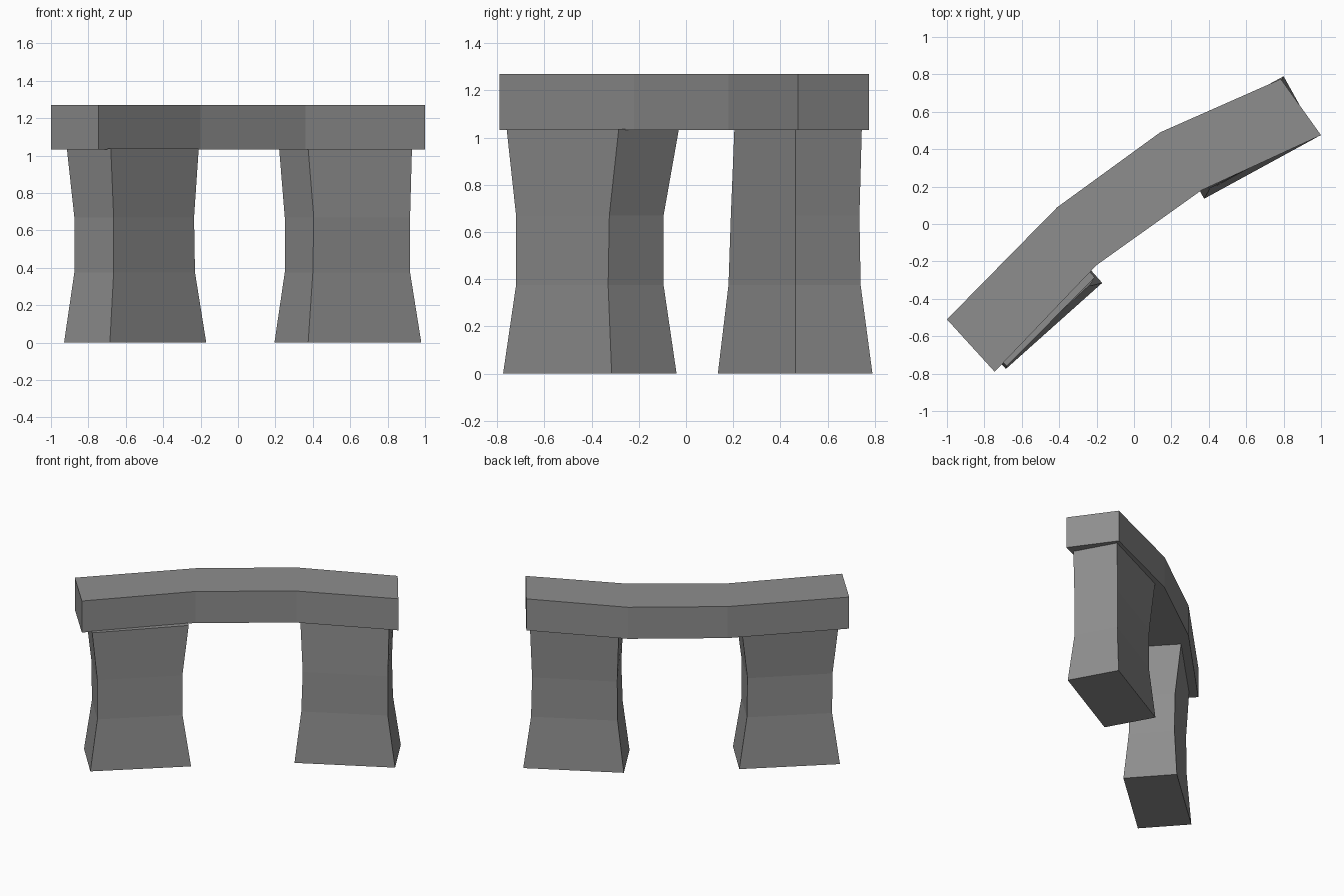
import bpy
import bmesh

if "Cube" in bpy.data.objects:
    bpy.data.objects.remove(bpy.data.objects["Cube"])

stone = bpy.data.materials.new("grey stone")
stone.diffuse_color = (0.27, 0.27, 0.27, 1)
stone.use_nodes = True
stone.node_tree.nodes["Principled BSDF"].inputs["Base Color"].default_value = stone.diffuse_color


def loft(name, rings):
    """Skin a list of equal-length rings into a closed, flat-shaded solid."""
    bm = bmesh.new()
    loops = [[bm.verts.new(p) for p in ring] for ring in rings]
    n = len(loops[0])
    for a, b in zip(loops, loops[1:]):
        for i in range(n):
            j = (i + 1) % n
            bm.faces.new((a[i], a[j], b[j], b[i]))
    bm.faces.new(loops[0][::-1])
    bm.faces.new(loops[-1])
    bmesh.ops.recalc_face_normals(bm, faces=bm.faces)
    mesh = bpy.data.meshes.new(name)
    bm.to_mesh(mesh)
    bm.free()
    mesh.materials.append(stone)
    obj = bpy.data.objects.new(name, mesh)
    bpy.context.collection.objects.link(obj)
    return obj


def pillar(name, sections):
    """Each section: height, front corner, right corner, back corner (x, y)."""
    rings = []
    for z, f, r, b in sections:
        left = (f[0] + b[0] - r[0], f[1] + b[1] - r[1])
        rings.append([(x, y, z) for x, y in (f, r, b, left)])
    return loft(name, rings)


# Waisted standing stones
pillar("left_pillar", [
    (0.0, (-0.685, -0.775), (-0.17, -0.315), (-0.415, -0.04)),
    (0.375, (-0.665, -0.72), (-0.23, -0.33), (-0.44, -0.095)),
    (0.67, (-0.665, -0.72), (-0.235, -0.325), (-0.445, -0.095)),
    (1.037, (-0.68, -0.76), (-0.21, -0.285), (-0.445, -0.03)),
])
pillar("right_pillar", [
    (0.0, (0.375, 0.135), (0.98, 0.465), (0.80, 0.79)),
    (0.375, (0.40, 0.18), (0.92, 0.465), (0.77, 0.74)),
    (0.67, (0.405, 0.19), (0.92, 0.465), (0.765, 0.735)),
    (1.037, (0.375, 0.205), (0.93, 0.465), (0.775, 0.745)),
])

# Curved lintel: front and back edge points along its length
front = [(-0.745, -0.79), (-0.20, -0.22), (0.36, 0.18), (1.0, 0.475)]
back = [(-1.0, -0.51), (-0.41, 0.09), (0.14, 0.49), (0.785, 0.775)]
Z0, Z1 = 1.033, 1.27
loft("lintel", [[(*f, Z0), (*b, Z0), (*b, Z1), (*f, Z1)]
                for f, b in zip(front, back)])
